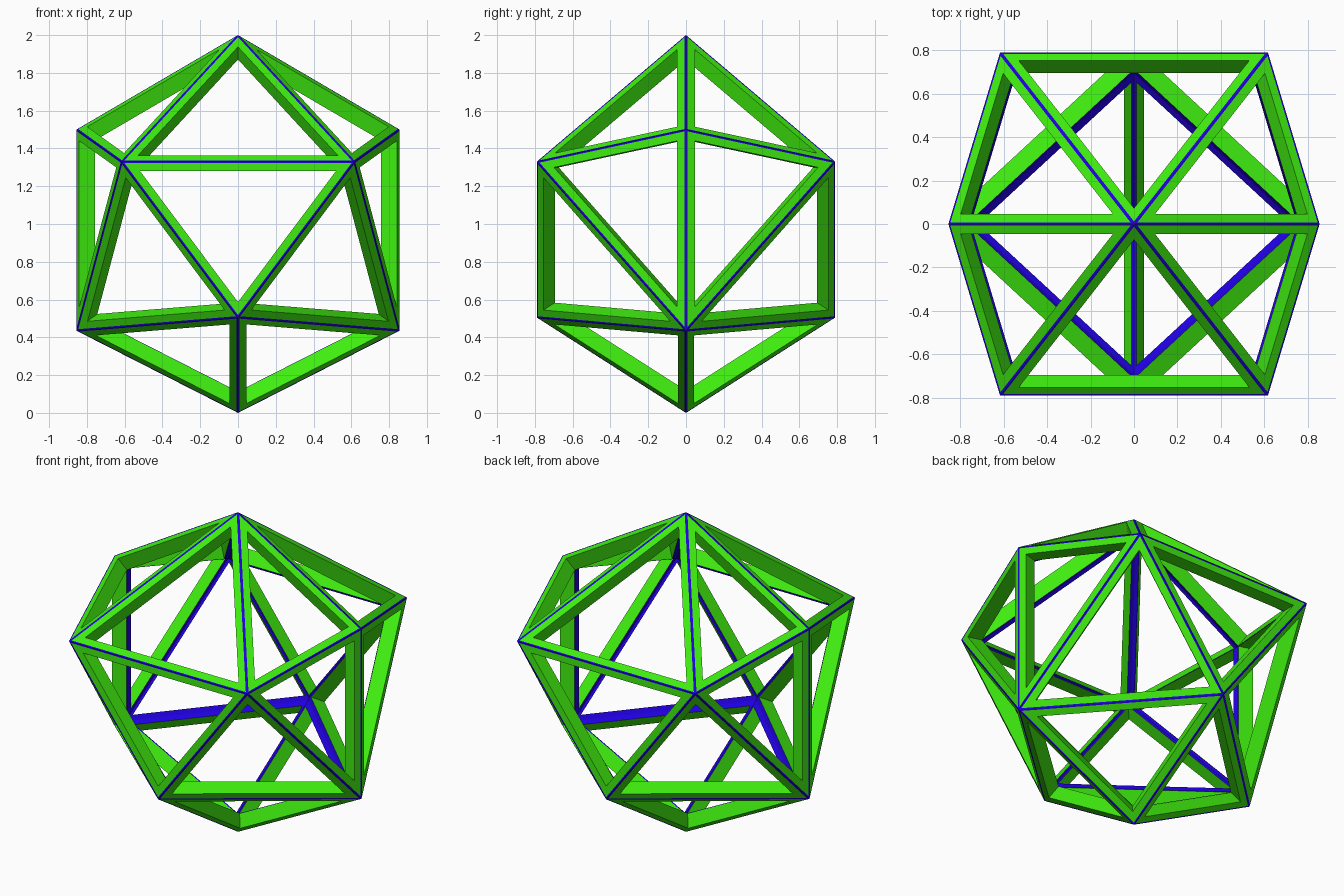
import bpy
import math
from mathutils import Vector

if "Cube" in bpy.data.objects:
    bpy.data.objects.remove(bpy.data.objects["Cube"])

WIDTH, DEPTH, SEAM = 0.049, 0.088, 0.008
CENTRE = Vector((0, 0, 1))

# Key corners of the polyhedron in the +x +y quarter
T, B = (0, 0, 2.0), (0, 0, 0.0)
R, L = (0.855, 0, 1.50), (0.855, 0, 0.435)
C, F = (0.617, 0.79, 1.33), (0, 0.79, 0.505)


def mirror(p, sx, sy):
    return Vector((p[0] * sx, p[1] * sy, p[2]))


# Twenty triangles by mirroring the quarter
tris = []
for sy in (1, -1):
    for sx in (1, -1):
        for tri in ((T, R, C), (R, L, C), (C, L, F), (L, B, F)):
            tris.append([mirror(p, sx, sy) for p in tri])
    for p in (T, F):
        tris.append([mirror(p, 1, sy), mirror(C, 1, sy), mirror(C, -1, sy)])


def key(a, b):
    return frozenset(tuple(round(c, 3) + 0.0 for c in v) for v in (a, b))


# Outward winding, and the two face normals meeting at each edge
faces, edge_normals = [], {}
for tri in tris:
    n = (tri[1] - tri[0]).cross(tri[2] - tri[0]).normalized()
    if n.dot(sum(tri, Vector()) / 3 - CENTRE) < 0:
        tri.reverse()
        n.negate()
    faces.append((tri, n))
    for i in range(3):
        edge_normals.setdefault(key(tri[i], tri[(i + 1) % 3]), []).append(n)


def inset(tri, dists, shift):
    """Triangle with edge i (corner i to i+1) moved inward by dists[i]."""
    out = []
    for i in range(3):
        v = tri[i]
        nxt = (tri[(i + 1) % 3] - v).normalized()
        prv = (tri[i - 1] - v).normalized()
        s = nxt.cross(prv).length
        out.append(v + (dists[i - 1] * nxt + dists[i] * prv) / s + shift)
    return out


def add_band(mesh, outer, inner):
    verts, polys = mesh
    base = len(verts)
    verts.extend(outer + inner)
    for i in range(3):
        j = (i + 1) % 3
        polys.append((base + i, base + j, base + 3 + j, base + 3 + i))


green, blue = ([], []), ([], [])
for tri, n in faces:
    # Mitre on the plane that halves each dihedral angle
    mitre = []
    for i in range(3):
        a, b = edge_normals[key(tri[i], tri[(i + 1) % 3])]
        mitre.append(min(DEPTH * math.tan(a.angle(b) / 2), WIDTH - 0.004))
    down = -n * DEPTH
    edge = inset(tri, [0] * 3, Vector())
    seam = inset(tri, [SEAM] * 3, Vector())
    rim = inset(tri, [WIDTH] * 3, Vector())
    low = inset(tri, [WIDTH] * 3, down)
    back = inset(tri, mitre, down)
    add_band(blue, edge, seam)     # outer seam
    add_band(green, seam, rim)     # outer strut face
    add_band(green, rim, low)      # side of the opening
    add_band(blue, low, back)      # inner strut face


def make_object(name, data, colour):
    me = bpy.data.meshes.new(name)
    me.from_pydata([tuple(v) for v in data[0]], [], data[1])
    mat = bpy.data.materials.new(name + "_colour")
    mat.diffuse_color = colour
    mat.use_nodes = True
    mat.node_tree.nodes["Principled BSDF"].inputs["Base Color"].default_value = mat.diffuse_color
    me.materials.append(mat)
    ob = bpy.data.objects.new(name, me)
    bpy.context.collection.objects.link(ob)


make_object("strut_frames", green, (0.05, 0.85, 0.005, 1))
make_object("strut_seams", blue, (0.015, 0.0, 0.75, 1))
